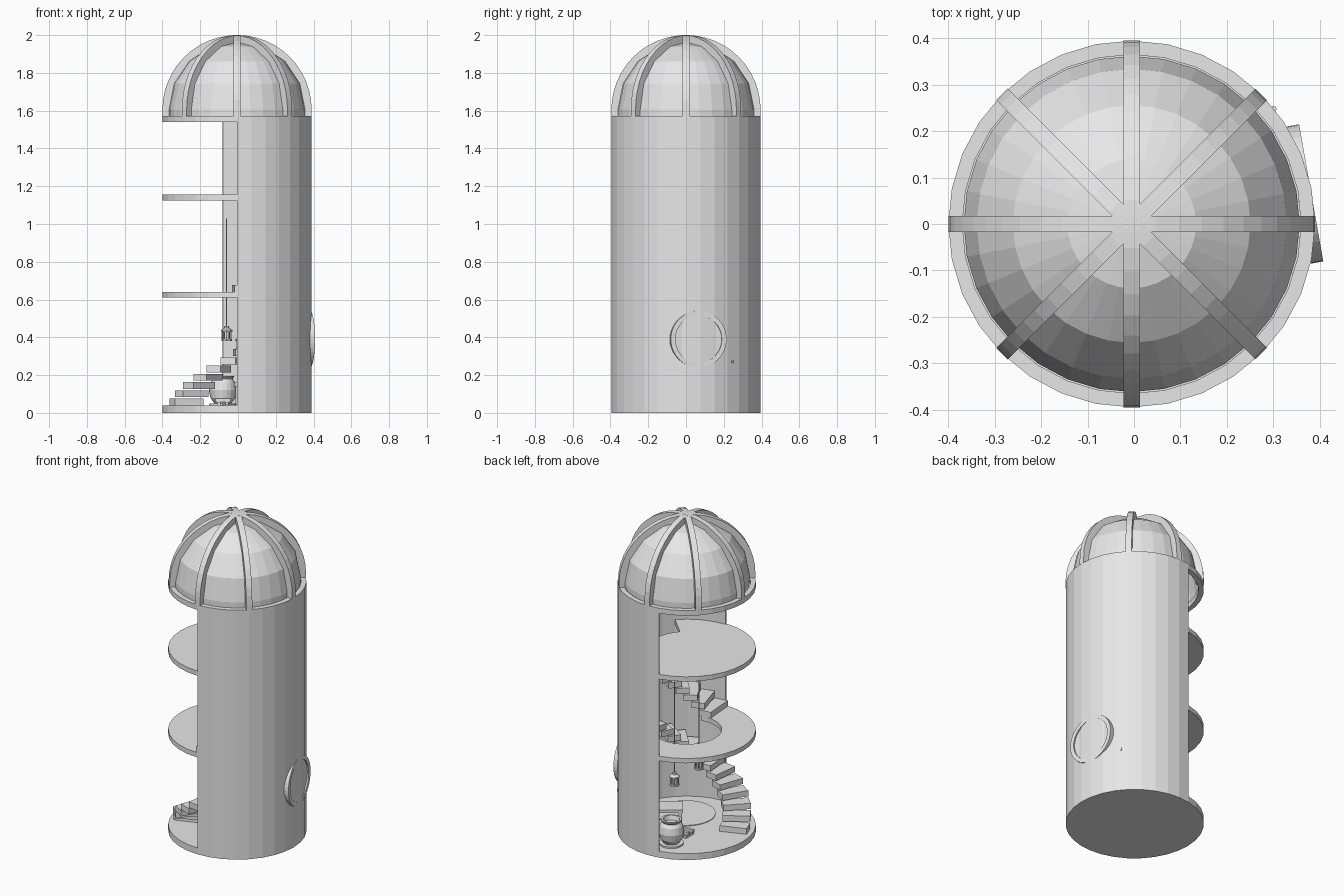
import bpy, bmesh
from math import sin, cos, pi, radians
from mathutils import Matrix, Vector

cube = bpy.data.objects.get("Cube")
if cube:
    bpy.data.objects.remove(cube, do_unlink=True)

CX = -0.005      # tower axis
R = 0.395        # tower radius
WALL_TOP = 1.57

grey = bpy.data.materials.new("plain_grey")
grey.use_nodes = True
grey.diffuse_color = (0.8, 0.8, 0.8, 1)
grey.node_tree.nodes["Principled BSDF"].inputs["Base Color"].default_value = (0.8, 0.8, 0.8, 1)


def finish(name, bm):
    bmesh.ops.remove_doubles(bm, verts=bm.verts, dist=1e-5)
    bmesh.ops.recalc_face_normals(bm, faces=bm.faces)
    mesh = bpy.data.meshes.new(name)
    bm.to_mesh(mesh)
    bm.free()
    mesh.materials.append(grey)
    obj = bpy.data.objects.new(name, mesh)
    obj.location.x = CX
    bpy.context.collection.objects.link(obj)
    return obj


def lathe(name, profile, n=32, a0=0, a1=360, centre=(0, 0, 0), closed=False, matrix=None):
    """Turn an (r, z) profile about z from angle a0 to a1."""
    bm = bmesh.new()
    rings = []
    for i in range(n + 1):
        a = radians(a0 + (a1 - a0) * i / n)
        rings.append([bm.verts.new((r * cos(a), r * sin(a), z)) for r, z in profile])
    count = len(profile)
    for ra, rb in zip(rings, rings[1:]):
        for j in range(count if closed else count - 1):
            k = (j + 1) % count
            bm.faces.new((ra[j], rb[j], rb[k], ra[k]))
    if closed and a1 - a0 < 360:
        bm.faces.new(rings[0])
        bm.faces.new(rings[-1])
    bmesh.ops.remove_doubles(bm, verts=bm.verts, dist=1e-5)
    bmesh.ops.dissolve_degenerate(bm, edges=bm.edges, dist=1e-5)
    bm.transform(matrix or Matrix.Translation(centre))
    return finish(name, bm)


def slab(name, r0, r1, z0, z1, a0=0, a1=360, n=32):
    return lathe(name, [(r0, z0), (r1, z0), (r1, z1), (r0, z1)], n, a0, a1, closed=True)


def disc(name, r, z0, z1, centre=(0, 0, 0), n=32):
    return lathe(name, [(0, z0), (r, z0), (r, z1), (0, z1)], n, centre=centre)


def box(name, size, centre, angle=0):
    bm = bmesh.new()
    bmesh.ops.create_cube(bm, size=1)
    bm.transform(Matrix.Translation(centre) @ Matrix.Rotation(radians(angle), 4, "Z")
                 @ Matrix.Diagonal((*size, 1)))
    return finish(name, bm)


def polar(r, angle, z):
    return (r * cos(radians(angle)), r * sin(radians(angle)), z)


# Tower shell, open on one side
slab("tower_wall", R - 0.01, R, 0, WALL_TOP, -90, 101.25, 17)

# Floors with stair openings
disc("ground_floor", R, 0, 0.04)
disc("ground_rug", 0.17, 0.04, 0.044, (0.09, -0.12, 0))
slab("middle_floor", 0.2, R, 0.61, 0.64, 22.5, 281.25, 23)
disc("upper_floor_core", 0.22, 1.125, 1.155)
slab("upper_floor", 0.22, R, 1.125, 1.155, 45, 315, 24)

# Dome: base ring, shell and crossing ribs
slab("dome_ring", 0.365, R, 1.54, 1.572)
SPRING = 1.605
shell = [(0.362, WALL_TOP)]
shell += [(0.362 * cos(i * pi / 8), SPRING + 0.362 * sin(i * pi / 8)) for i in range(5)]
lathe("dome_shell", shell)


def rib(name, angle):
    bm = bmesh.new()
    path = [(1, 0, WALL_TOP)] + [(cos(i * pi / 24), sin(i * pi / 24), SPRING) for i in range(25)]
    path.append((-1, 0, WALL_TOP))
    sections = []
    for c, s, z in path:
        sections.append([bm.verts.new((r * c, w, z + r * s))
                         for r, w in ((0.35, -0.0175), (R, -0.0175), (R, 0.0175), (0.35, 0.0175))])
    for a, b in zip(sections, sections[1:]):
        for j in range(4):
            k = (j + 1) % 4
            bm.faces.new((a[j], b[j], b[k], a[k]))
    bm.faces.new(sections[0])
    bm.faces.new(sections[-1])
    bm.transform(Matrix.Rotation(radians(angle), 4, "Z"))
    finish(name, bm)


for i in range(4):
    rib(f"dome_rib_{i + 1}", 45 * i)

# Two winding flights of block steps
RISE, TURN = 0.0435, 12.5
for flight, start, base, steps, mid, length in (("lower", 200, 0.04, 13, 0.285, 0.16),
                                                ("upper", 274, 0.64, 11, 0.295, 0.19)):
    for i in range(steps):
        angle = start + TURN * i
        box(f"{flight}_step_{i + 1}", (length, 0.08, 0.036),
            polar(mid, angle, base + RISE * i + 0.018), angle)

# Round door set into the wall, with frame and knob
aim = Vector((cos(radians(10)), sin(radians(10)), 0)).to_track_quat("Z", "Y").to_matrix().to_4x4()
door = Matrix.Translation((0.375, 0.065, 0.39)) @ aim
lathe("door_frame", [(0.125, -0.015), (0.15, -0.015), (0.15, 0.012), (0.125, 0.012)],
      40, closed=True, matrix=door)
lathe("round_door", [(0, -0.012), (0.125, -0.012), (0.125, 0.003), (0, 0.003)], 40, matrix=door)
disc("wall_peg", 0.007, 0.263, 0.277, polar(0.393, 39, 0), 8)


# Hanging lanterns
def lantern(name, x, y, z, top):
    at = (x, y, z)
    disc(f"{name}_base", 0.028, 0, 0.01, at, 8)
    disc(f"{name}_glass", 0.018, 0.01, 0.05, at, 8)
    for i in range(6):
        px, py, _ = polar(0.024, 60 * i, 0)
        box(f"{name}_post_{i + 1}", (0.005, 0.005, 0.045), (x + px, y + py, z + 0.03))
    lathe(f"{name}_cap", [(0, 0.05), (0.03, 0.05), (0.03, 0.058), (0.014, 0.07), (0.012, 0.08), (0, 0.08)],
          8, centre=at)
    disc(f"{name}_cord", 0.003, z + 0.08, top, (x, y, 0), 6)


lantern("back_lantern", -0.055, 0.2, 0.38, 1.03)
lantern("front_lantern", 0.02, -0.15, 0.33, 0.9)

# Round pot on a foot ring
pot = (-0.075, 0.26, 0.04)
lathe("pot", [(0, 0.01), (0.045, 0.01), (0.066, 0.04), (0.074, 0.08), (0.066, 0.12), (0.052, 0.14),
              (0.06, 0.15), (0.06, 0.156), (0.048, 0.156), (0.04, 0.13), (0, 0.13)], 20, centre=pot)
disc("pot_foot", 0.07, 0, 0.01, pot, 20)

# Small fire of stacked logs
for i in range(4):
    level, side = divmod(i, 2)
    size = (0.08, 0.018, 0.018) if level else (0.018, 0.08, 0.018)
    shift = 0.022 * (2 * side - 1)
    offset = (0, shift) if level else (shift, 0)
    box(f"log_{i + 1}", size, (-0.075 + offset[0], 0.12 + offset[1], 0.049 + 0.018 * level))

# Low table
box("table_top", (0.2, 0.12, 0.02), (0.1, 0.07, 0.15), 35)
turn = Matrix.Rotation(radians(35), 3, "Z")
for i, (sx, sy) in enumerate(((1, 1), (1, -1), (-1, 1), (-1, -1))):
    leg = turn @ Vector((0.085 * sx, 0.045 * sy, 0))
    box(f"table_leg_{i + 1}", (0.018, 0.018, 0.1), (0.1 + leg.x, 0.07 + leg.y, 0.09), 35)
